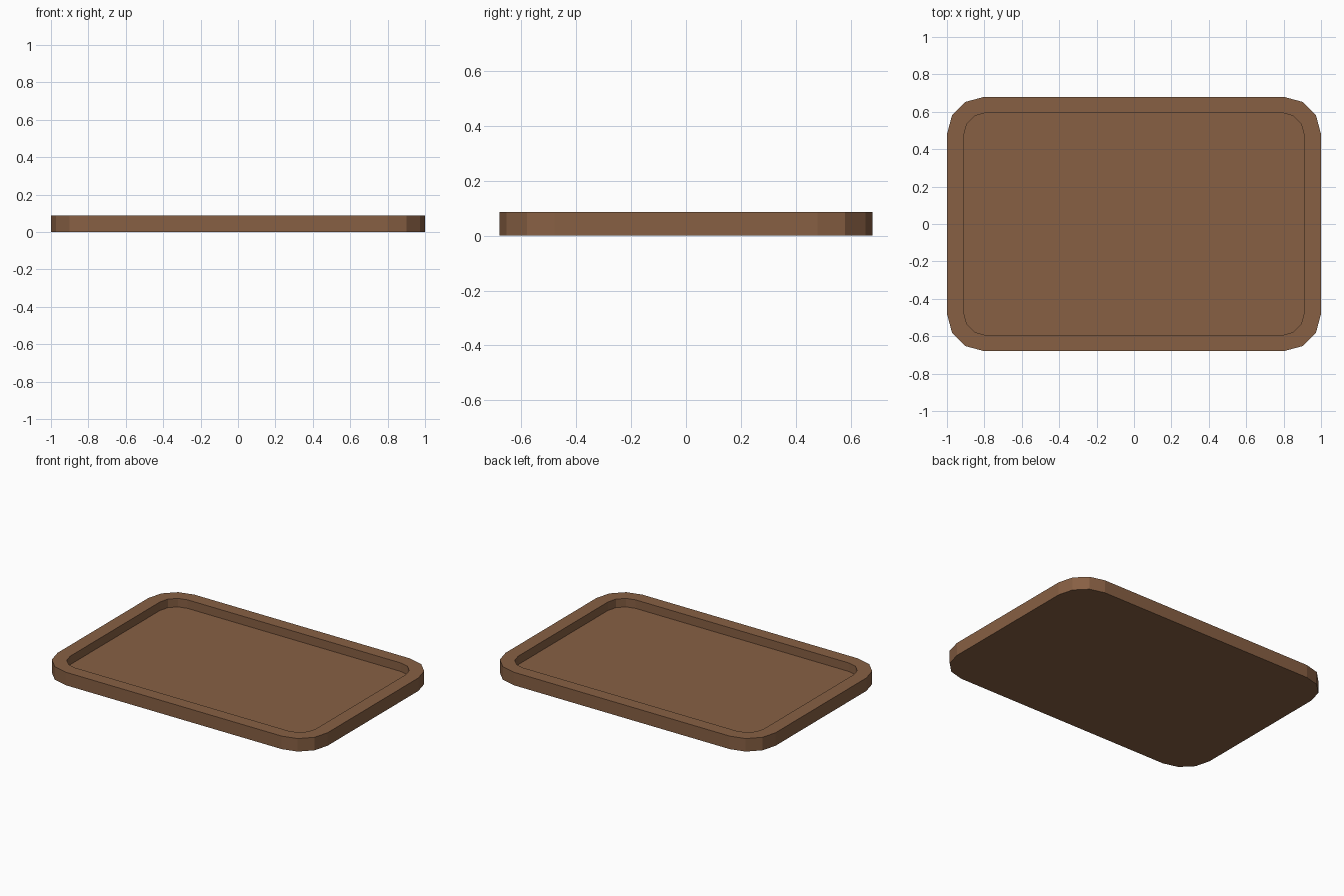
import bpy, bmesh, math

if "Cube" in bpy.data.objects:
    bpy.data.objects.remove(bpy.data.objects["Cube"])

H, FLOOR = 0.087, 0.03

wood = bpy.data.materials.new("warm brown wood")
wood.diffuse_color = (0.245, 0.117, 0.057, 1)
wood.use_nodes = True
wood.node_tree.nodes["Principled BSDF"].inputs["Base Color"].default_value = wood.diffuse_color


def loop(bm, hx, hy, r, z, seg=3):
    """Ring of vertices forming a rounded rectangle."""
    verts = []
    for q, (sx, sy) in enumerate([(1, 1), (-1, 1), (-1, -1), (1, -1)]):
        for i in range(seg + 1):
            a = math.radians(90) * (q + i / seg)
            verts.append(bm.verts.new((sx * (hx - r) + r * math.cos(a),
                                       sy * (hy - r) + r * math.sin(a), z)))
    return verts


# Tray: outer wall, flat rim, inner wall, then floor and underside caps
bm = bmesh.new()
rings = [loop(bm, 1.0, 0.68, 0.20, 0),
         loop(bm, 1.0, 0.68, 0.20, H),
         loop(bm, 0.91, 0.595, 0.12, H),
         loop(bm, 0.91, 0.595, 0.12, FLOOR)]
for a, b in zip(rings, rings[1:]):
    n = len(a)
    for i in range(n):
        j = (i + 1) % n
        bm.faces.new((a[i], a[j], b[j], b[i]))
bm.faces.new(rings[0][::-1])
bm.faces.new(rings[-1])
bmesh.ops.recalc_face_normals(bm, faces=bm.faces)

mesh = bpy.data.meshes.new("tray")
bm.to_mesh(mesh)
bm.free()
mesh.materials.append(wood)
bpy.context.collection.objects.link(bpy.data.objects.new("tray", mesh))
